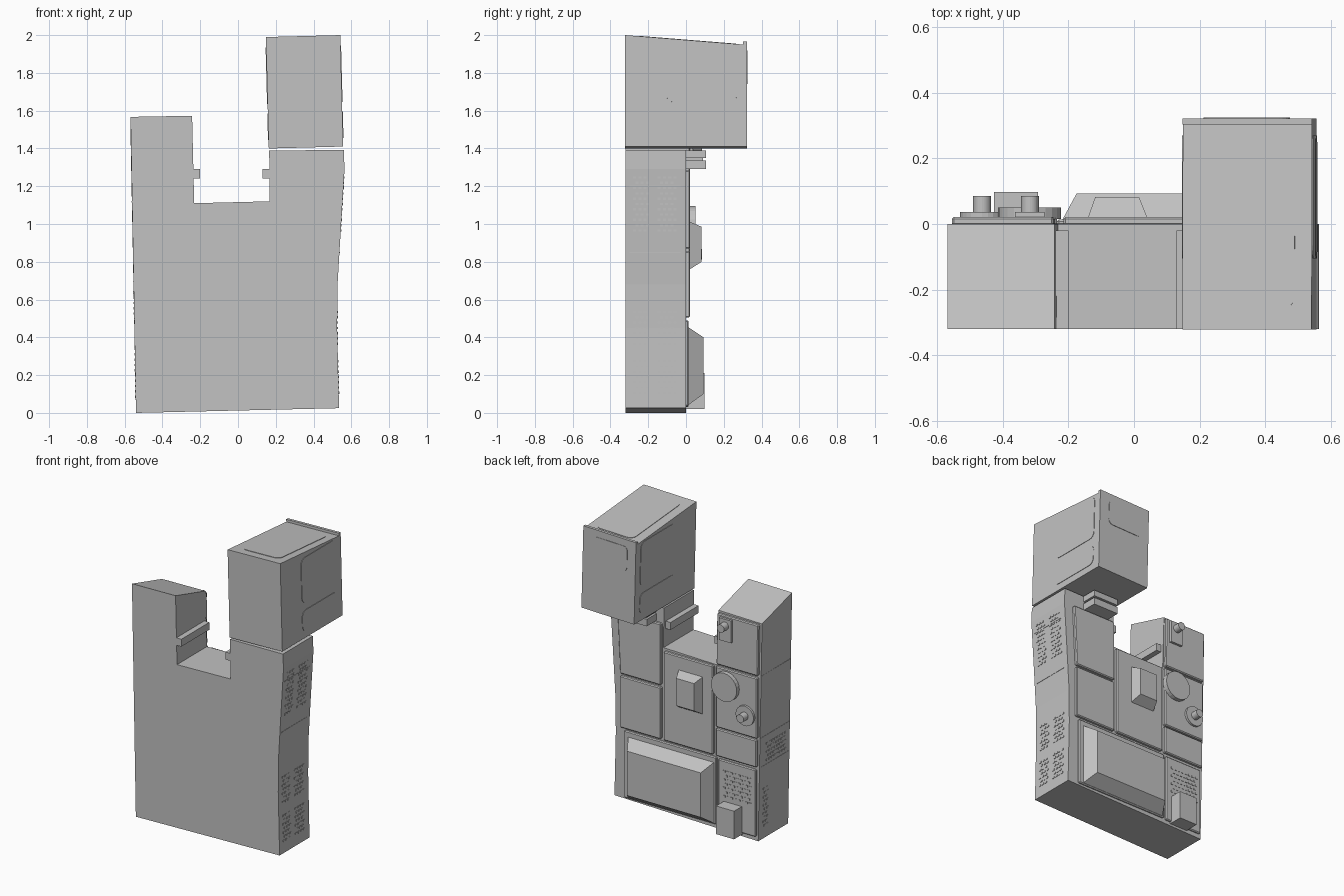
import bpy, bmesh, math
from mathutils import Matrix, Vector

if "Cube" in bpy.data.objects:
    bpy.data.objects.remove(bpy.data.objects["Cube"], do_unlink=True)

grey = bpy.data.materials.new("plain_grey")
grey.use_nodes = True
grey.diffuse_color = (0.54, 0.54, 0.54, 1)
grey.node_tree.nodes["Principled BSDF"].inputs["Base Color"].default_value = (0.54, 0.54, 0.54, 1)

PLACE = {"x": lambda a, b, d: (d, a, b),
         "y": lambda a, b, d: (a, d, b),
         "z": lambda a, b, d: (a, b, d)}


def finish(name, bm, bevel=0):
    bmesh.ops.recalc_face_normals(bm, faces=bm.faces)
    mesh = bpy.data.meshes.new(name)
    bm.to_mesh(mesh)
    bm.free()
    mesh.materials.append(grey)
    ob = bpy.data.objects.new(name, mesh)
    bpy.context.collection.objects.link(ob)
    if bevel:
        mod = ob.modifiers.new("edge", "BEVEL")
        mod.width, mod.segments = bevel, 1
    return ob


def add_prism(bm, pts, axis, d0, d1):
    """Extrude a 2D outline along an axis."""
    rings = [[bm.verts.new(PLACE[axis](a, b, d)) for a, b in pts] for d in (d0, d1)]
    n = len(pts)
    for ring in rings:
        bm.faces.new(ring)
    for i in range(n):
        j = (i + 1) % n
        bm.faces.new((rings[0][i], rings[0][j], rings[1][j], rings[1][i]))


def rect(a0, a1, b0, b1):
    return [(a0, b0), (a1, b0), (a1, b1), (a0, b1)]


def rounded(a0, a1, b0, b1, r=0.04, steps=4):
    pts = []
    corners = ((a1 - r, b1 - r), (a0 + r, b1 - r), (a0 + r, b0 + r), (a1 - r, b0 + r))
    for k, (ca, cb) in enumerate(corners):
        for s in range(steps + 1):
            t = math.pi / 2 * (k + s / steps)
            pts.append((ca + r * math.cos(t), cb + r * math.sin(t)))
    return pts


def prism(name, pts, axis, d0, d1, bevel=0, change=None):
    bm = bmesh.new()
    add_prism(bm, pts, axis, d0, d1)
    if change:
        for v in bm.verts:
            v.co = change(v.co)
    return finish(name, bm, bevel)


def frustum(name, outer, inner, y0, y1):
    """Raised block with sloping sides on the back."""
    bm = bmesh.new()
    a = [bm.verts.new((x, y0, z)) for x, z in outer]
    b = [bm.verts.new((x, y1, z)) for x, z in inner]
    bm.faces.new(a)
    bm.faces.new(b)
    for i in range(4):
        j = (i + 1) % 4
        bm.faces.new((a[i], a[j], b[j], b[i]))
    return finish(name, bm)


def disc(name, x, z, r, y0, y1, sides=24):
    pts = [(x + r * math.cos(i * math.tau / sides), z + r * math.sin(i * math.tau / sides))
           for i in range(sides)]
    return prism(name, pts, "y", y0, y1)


# Main U-shaped body, its tall column sloping down towards the back
left_edge = [(0.535, 0.025), (0.525, 0.45), (0.527, 0.68), (0.543, 0.95), (0.564, 1.29), (0.56, 1.393)]
outline = [(-0.54, 0)] + left_edge + [(0.165, 1.388), (0.168, 1.12), (-0.232, 1.11), (-0.243, 1.573), (-0.569, 1.567)]


def slope_top(co):
    if co.z > 1.5 and co.y > -0.1:
        co.z -= 0.09
    return co


prism("body", outline, "y", -0.32, 0, change=slope_top)

# Upper box, slightly tilted
TILT = Matrix.Rotation(math.radians(-1.5), 4, "Y")
PIVOT = Vector((0.36, 0, 1.4))


def tilt(co):
    return TILT @ (co - PIVOT) + PIVOT


def tilt_on_roof(co):
    co.z -= 0.08 * (co.y + 0.32)
    return tilt(co)


BX0, BX1 = 0.163, 0.557
side = [(-0.322, 1.405), (0.322, 1.405), (0.322, 1.962), (0.303, 1.962), (0.303, 1.945), (-0.322, 1.995)]
prism("upper_box", side, "x", BX0, BX1, change=tilt)
prism("box_roof_panel", rounded(0.225, 0.505, -0.26, 0.27), "z", 1.99, 1.998, change=tilt_on_roof)
prism("box_back_panel", rounded(0.225, 0.485, 1.745, 1.915, 0.03), "y", 0.319, 0.325, change=tilt)
for label, d in (("left", BX1), ("right", BX0)):
    for part, z0, z1 in (("upper", 1.64, 1.94), ("lower", 1.45, 1.59)):
        prism(f"box_{label}_{part}_panel", rounded(-0.105, 0.27, z0, z1), "x", d - 0.003, d + 0.003, change=tilt)

# Stepped bracket under the box
prism("bracket_top", rect(0.22, 0.41, 1.35, 1.39), "y", -0.01, 0.105)
prism("bracket_neck", rect(0.235, 0.395, 1.335, 1.355), "y", -0.01, 0.09)
prism("bracket_base", rect(0.22, 0.41, 1.29, 1.337), "y", -0.01, 0.105)

# Rails inside the notch
prism("right_rail", rect(-0.245, -0.2, 1.24, 1.29), "y", -0.32, -0.02)
prism("left_rail", rect(0.13, 0.175, 1.242, 1.292), "y", -0.32, -0.02)

# Back cover panels separated by narrow seams
panels = {
    "column_top_panel": [(-0.55, 1.125), (-0.24, 1.125), (-0.245, 1.47), (-0.555, 1.47)],
    "column_dial_panel": rect(-0.545, -0.235, 0.7, 1.11),
    "column_low_panel": rect(-0.54, -0.235, 0.505, 0.69),
    "centre_panel": rect(-0.215, 0.155, 0.505, 1.105),
    "left_top_panel": [(0.175, 0.87), (0.48, 0.87), (0.5, 1.285), (0.175, 1.285)],
    "left_low_panel": rect(0.175, 0.48, 0.505, 0.855),
    "grille_panel": rect(-0.53, -0.25, 0.03, 0.485),
    "bay_frame": rect(-0.235, 0.455, 0.035, 0.49),
}
for name, pts in panels.items():
    prism(name, pts, "y", -0.005, 0.014 if name in ("grille_panel", "bay_frame") else 0.021, 0.006)

# Raised features on the back
frustum("large_bay_cover", rect(-0.22, 0.425, 0.04, 0.455), rect(-0.175, 0.375, 0.1, 0.4), 0.01, 0.093)
frustum("centre_block", rect(-0.14, 0.04, 0.76, 1.012), rect(-0.118, 0.015, 0.8, 0.985), 0.02, 0.083)
prism("low_block", rect(-0.427, -0.293, 0.02, 0.21), "y", 0, 0.097)
prism("switch_plate", rect(-0.362, -0.272, 1.305, 1.455), "y", 0.01, 0.037)
disc("switch_knob", -0.317, 1.41, 0.027, 0.02, 0.085)
disc("large_dial", -0.318, 1.0, 0.096, 0.015, 0.05)
disc("small_dial", -0.463, 0.84, 0.067, 0.015, 0.036)
disc("small_dial_knob", -0.463, 0.84, 0.027, 0.03, 0.085)


# Ventilation slots on both sides and the back
def left_x(z):
    for (x0, z0), (x1, z1) in zip(left_edge, left_edge[1:]):
        if z <= z1:
            return x0 + (x1 - x0) * (z - z0) / (z1 - z0)
    return left_edge[-1][0]


def right_x(z):
    return -0.54 - 0.0185 * z


def slots(name, axis, surface, blocks):
    bm = bmesh.new()
    for a0, a1, b0, b1 in blocks:
        for r in range(int((b1 - b0) / 0.028)):
            b = b0 + r * 0.028
            a = a0 + (r % 2) * 0.012
            while a + 0.016 <= a1:
                d = surface(b)
                add_prism(bm, rect(a, a + 0.016, b, b + 0.012), axis, d - 0.003, d + 0.003)
                a += 0.028
    finish(name, bm)


slots("left_vents", "x", left_x, [(a, a + 0.1, b, b + h) for a in (-0.28, -0.15)
                                  for b, h in ((0.96, 0.32), (0.36, 0.2), (0.1, 0.2))])
slots("right_vents", "x", right_x, [(-0.28, -0.06, 0.52, 0.68), (-0.1, -0.04, 0.08, 0.38)])
slots("back_vents", "y", lambda z: 0.014, [(-0.5, -0.28, 0.24, 0.46)])

# Thin seam strips around the sides
for z in (0.495, 0.695, 1.118):
    prism("right_seam", rect(-0.32, 0, z - 0.003, z + 0.003), "x", right_x(z) - 0.002, right_x(z) + 0.01)
for z in (0.85, 1.2):
    prism("left_seam", rect(-0.3, -0.03, z - 0.003, z + 0.003), "x", left_x(z) - 0.01, left_x(z) + 0.002)
